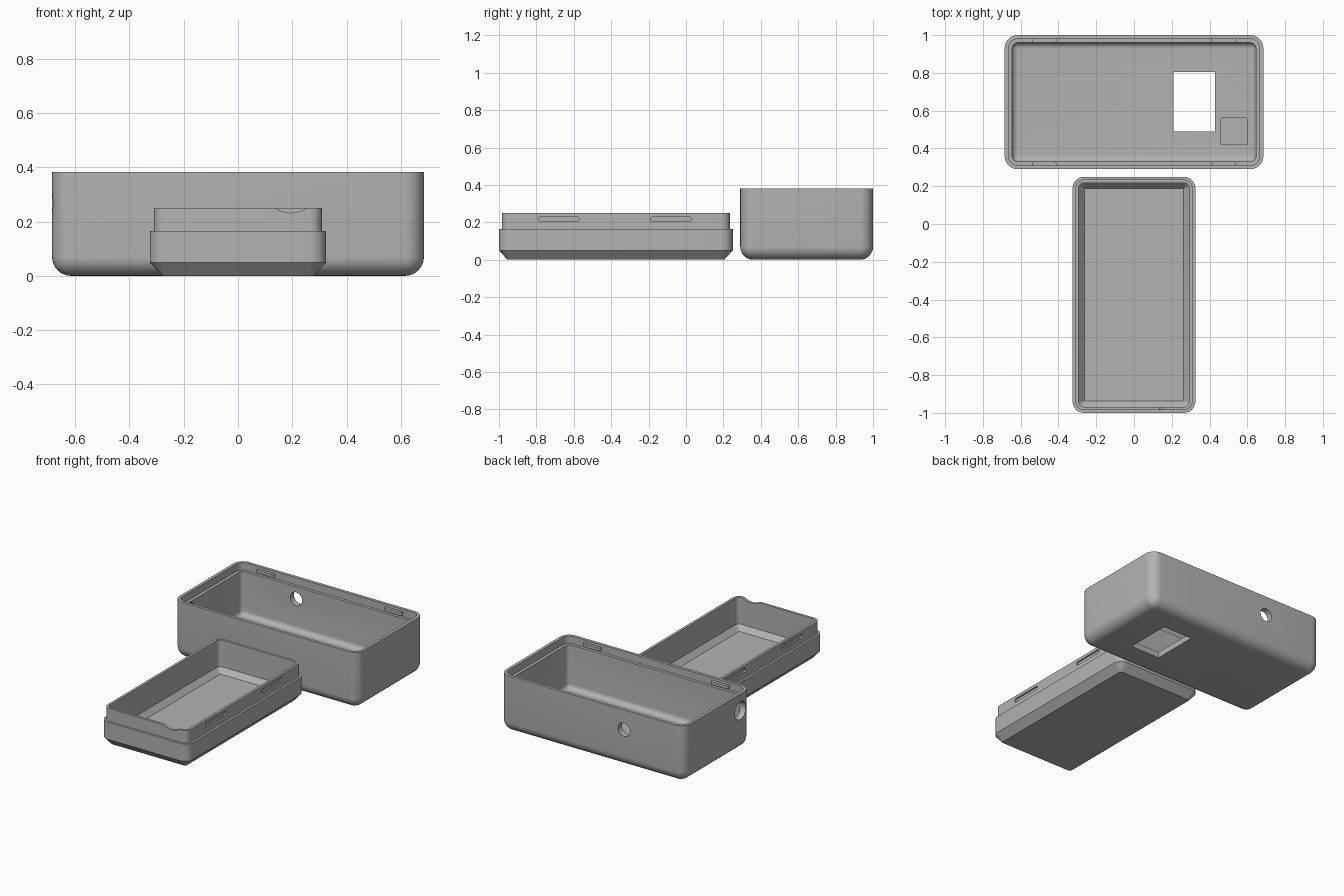
import bpy, bmesh, math
from mathutils import Matrix, Vector

old = bpy.data.objects.get("Cube")
if old:
    bpy.data.objects.remove(old, do_unlink=True)

GREY = (0.45, 0.45, 0.45, 1)
grey = bpy.data.materials.new("plain_grey")
grey.use_nodes = True
grey.diffuse_color = GREY
grey.node_tree.nodes["Principled BSDF"].inputs["Base Color"].default_value = GREY


def rounded_rect(hx, hy, r, steps=8):
    """Counter-clockwise outline with four rounded corners."""
    points = []
    for k, (sx, sy) in enumerate(((1, 1), (-1, 1), (-1, -1), (1, -1))):
        for i in range(steps + 1):
            a = math.pi / 2 * (k + i / steps)
            points.append((sx * (hx - r) + r * math.cos(a),
                           sy * (hy - r) + r * math.sin(a)))
    return points


def loft(name, hx, hy, r, profile, matrix):
    """Stack of rounded rectangles; profile is a list of (inset, height)."""
    bm = bmesh.new()
    rings = []
    for inset, z in profile:
        outline = rounded_rect(hx - inset, hy - inset, max(r - inset, 0.003))
        rings.append([bm.verts.new((x, y, z)) for x, y in outline])
    n = len(rings[0])
    for a, b in zip(rings, rings[1:]):
        for i in range(n):
            j = (i + 1) % n
            bm.faces.new((a[i], a[j], b[j], b[i]))
    bm.faces.new(rings[0][::-1])
    bm.faces.new(rings[-1])
    bmesh.ops.recalc_face_normals(bm, faces=bm.faces)
    mesh = bpy.data.meshes.new(name)
    bm.to_mesh(mesh)
    bm.free()
    mesh.materials.append(grey)
    ob = bpy.data.objects.new(name, mesh)
    bpy.context.collection.objects.link(ob)
    ob.matrix_world = matrix
    return ob


def at(x, y, z, axis=None):
    """Placement whose local z can be turned to lie along world x or y."""
    m = Matrix.Translation((x, y, z))
    if axis == "X":
        m = m @ Matrix.Rotation(math.pi / 2, 4, "Y")
    elif axis == "Y":
        m = m @ Matrix.Rotation(math.pi / 2, 4, "X")
    return m


def prism(name, hx, hy, r, depth, matrix):
    return loft(name, hx, hy, r, [(0, -depth / 2), (0, depth / 2)], matrix)


def activate(ob):
    bpy.ops.object.select_all(action="DESELECT")
    ob.select_set(True)
    bpy.context.view_layer.objects.active = ob


def cut(target, cutter):
    cutter.hide_render = True
    mod = target.modifiers.new("cut", "BOOLEAN")
    mod.operation = "DIFFERENCE"
    mod.solver = "EXACT"
    mod.object = cutter
    activate(target)
    bpy.ops.object.modifier_apply(modifier=mod.name)
    bpy.data.objects.remove(cutter, do_unlink=True)


def smooth(ob):
    activate(ob)
    bpy.ops.object.shade_smooth_by_angle(angle=math.radians(30))


# Case: deep tray with rounded bottom edge and a stepped rim
R, WALL, TOP = 0.07, 0.04, 0.382
arc = [math.pi / 2 * i / 8 for i in range(9)]
outer = [(R - R * math.sin(a), R - R * math.cos(a)) for a in arc]
rim = [(0, TOP), (0.02, TOP), (0.02, TOP - 0.05)]
ri = R - WALL
inner = [(R - ri * math.sin(a), R - ri * math.cos(a)) for a in reversed(arc)]
case = loft("case_body", 0.685, 0.355, R,
            outer + rim + [(WALL, TOP - 0.05)] + inner, at(0, 0.645, 0))

# Case openings: window, shallow floor pocket and two cable holes
cut(case, prism("window_cutter", 0.11, 0.158, 0.003, 0.2, at(0.32, 0.647, 0)))
cut(case, prism("pocket_cutter", 0.07, 0.07, 0.006, 0.03, at(0.53, 0.49, 0.04)))
cut(case, prism("back_hole_cutter", 0.045, 0.045, 0.0449, 0.2, at(-0.24, 1, 0.25, "Y")))
cut(case, prism("side_hole_cutter", 0.06, 0.06, 0.0599, 0.2, at(-0.685, 0.40, 0.268, "X")))
smooth(case)

# Snap catches inside the case rim
for side, y in (("front", 0.315), ("back", 0.975)):
    for hand, x in (("left", 0.475), ("right", -0.475)):
        catch = prism(f"{side}_{hand}_catch", 0.065, 0.015, 0.012, 0.02, at(x, y, 0.355))
        smooth(catch)

# Lid: shallow tray with chamfered bottom and a thinner tongue
lid = loft("lid_body", 0.325, 0.625, 0.06,
           [(0.045, 0), (0, 0.05), (0, 0.165), (0.015, 0.165), (0.015, 0.25),
            (0.032, 0.25), (0.032, 0.07), (0.062, 0.035)], at(0, -0.375, 0))

# Snap grooves on both long sides of the tongue
for x in (0.31, -0.31):
    for y in (-0.68, -0.08):
        cut(lid, prism("groove_cutter", 0.0125, 0.11, 0.0124, 0.02, at(x, y, 0.217, "X")))

# Cable notch in the front edge of the tongue
cut(lid, prism("notch_cutter", 0.105, 0.105, 0.1049, 0.1, at(0.195, -0.98, 0.337, "Y")))
smooth(lid)
